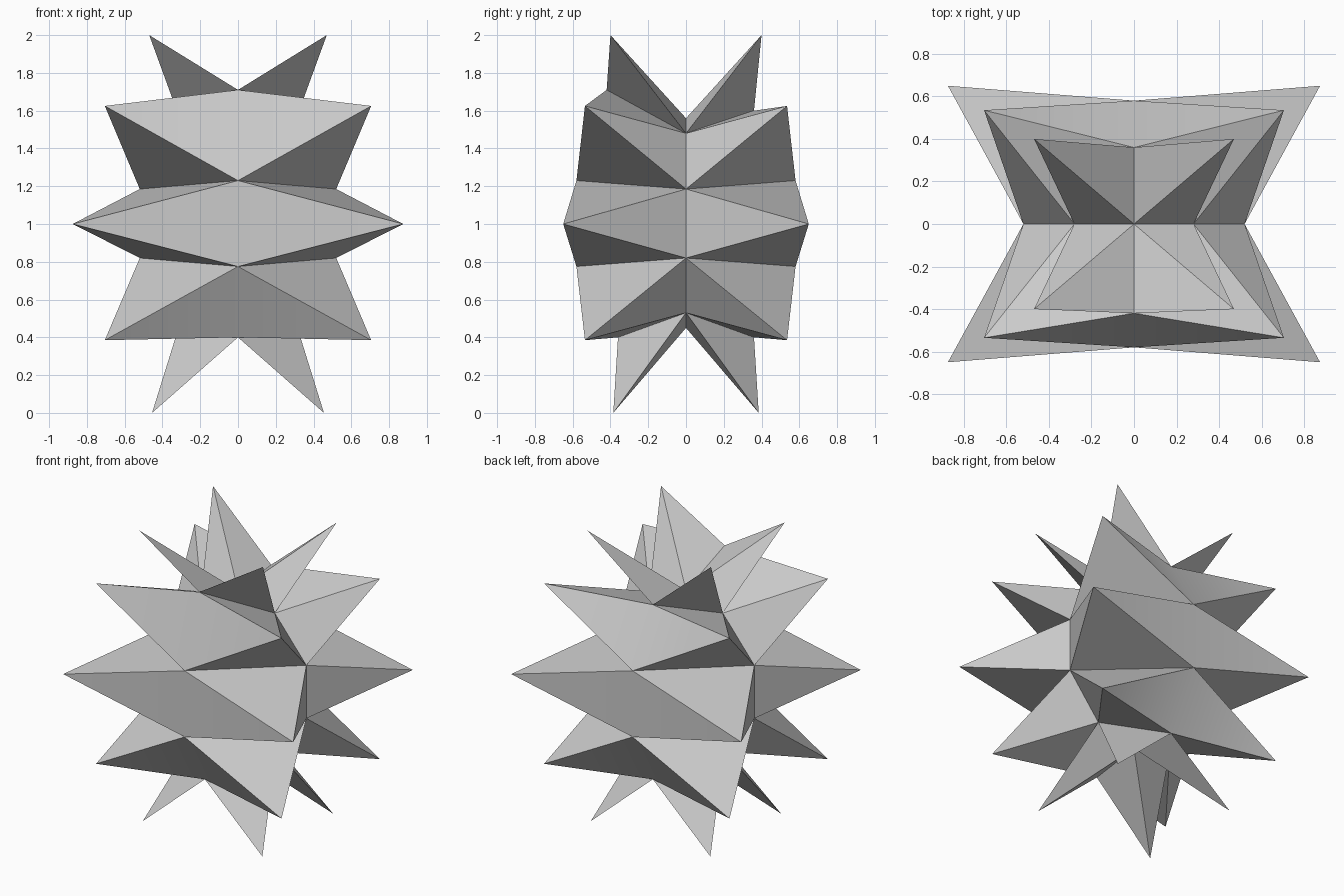
import bpy, bmesh

if "Cube" in bpy.data.objects:
    bpy.data.objects.remove(bpy.data.objects["Cube"])

# Core rings, top to bottom: (side x, side z, front y, front z, back y, back z)
RINGS = [
    (0.28, 1.48, -0.42, 1.71, 0.36, 1.60),
    (0.52, 1.185, -0.58, 1.23, 0.58, 1.23),
    (0.52, 0.82, -0.58, 0.775, 0.58, 0.775),
    (0.29, 0.53, -0.36, 0.40, 0.36, 0.40),
]
# Spike tips, one row between each pair of rings: (x, y, z), mirrored to four corners
TIPS = [(0.47, 0.40, 2.0), (0.705, 0.535, 1.625), (0.875, 0.65, 1.0),
        (0.705, 0.535, 0.385), (0.455, 0.385, 0.0)]
CORNERS = [(1, 1), (-1, 1), (-1, -1), (1, -1)]

bm = bmesh.new()

# Core: four points per ring plus a pole at each end
rows = [[bm.verts.new((0, 0, 1.56))] * 4]
for sx, sz, fy, fz, by, bz in RINGS:
    rows.append([bm.verts.new(p) for p in
                 ((sx, 0, sz), (0, by, bz), (-sx, 0, sz), (0, fy, fz))])
rows.append([bm.verts.new((0, 0, 0.45))] * 4)

# Spikes: a pyramid over every cell of the core
for upper, lower, (tx, ty, tz) in zip(rows, rows[1:], TIPS):
    for i, (sx, sy) in enumerate(CORNERS):
        j = (i + 1) % 4
        tip = bm.verts.new((sx * tx, sy * ty, tz))
        base = [upper[i], lower[i], lower[j], upper[j]]
        for a, b in zip(base, base[1:] + base[:1]):
            if a is not b:
                bm.faces.new((a, b, tip))

bmesh.ops.recalc_face_normals(bm, faces=bm.faces)
mesh = bpy.data.meshes.new("spiky_ball")
bm.to_mesh(mesh)
bm.free()
ball = bpy.data.objects.new("spiky_ball", mesh)
bpy.context.collection.objects.link(ball)

# Keep spike ridges sharp, soften the shallow creases
bpy.context.view_layer.objects.active = ball
ball.select_set(True)
bpy.ops.object.shade_smooth_by_angle()
